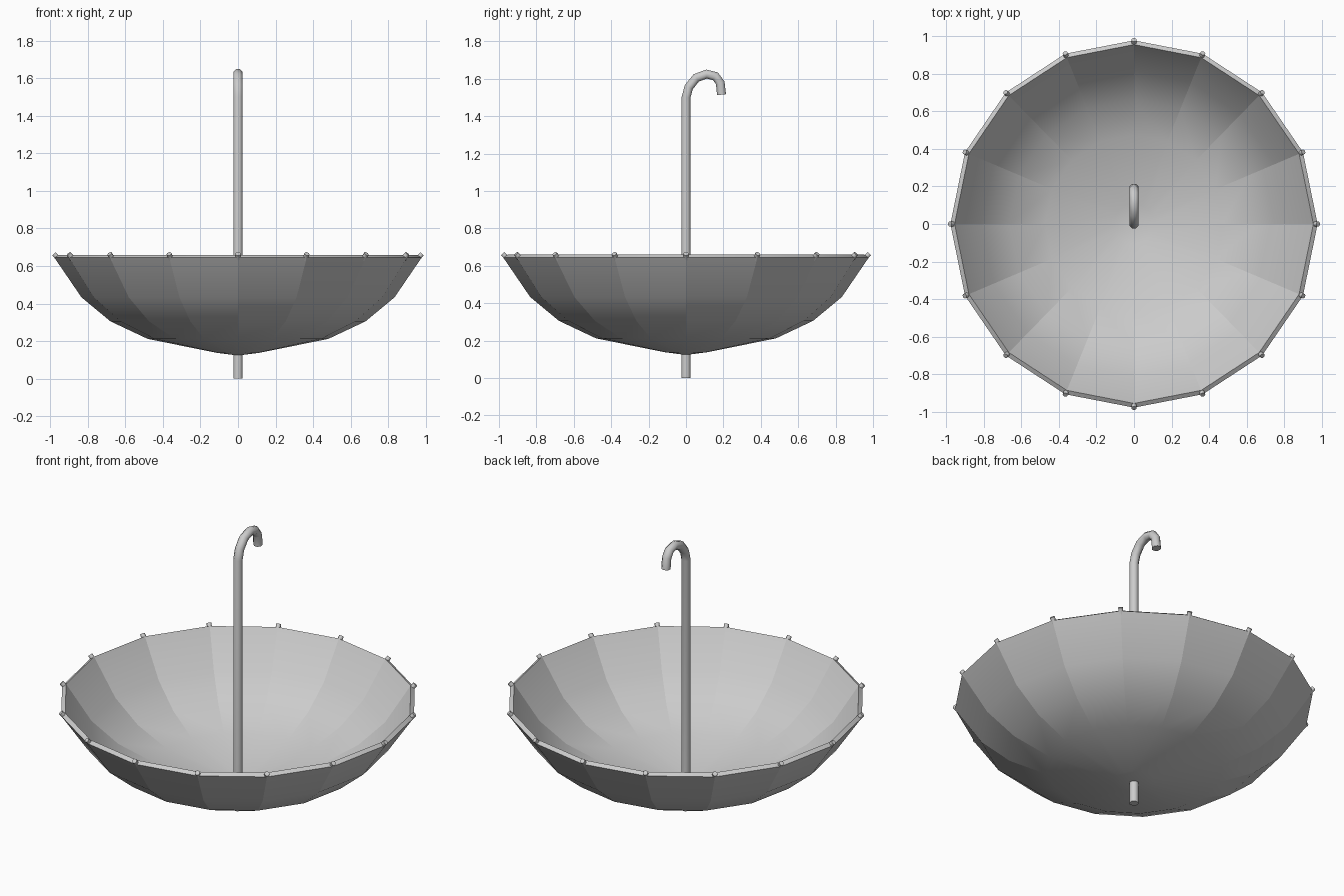
import bpy, bmesh, math
from mathutils import Vector

if "Cube" in bpy.data.objects:
    bpy.data.objects.remove(bpy.data.objects["Cube"])

SIDES = 16
# canopy mid-profile: radius, height
PROFILE = [(0.0, 0.137), (0.11, 0.151), (0.477, 0.225), (0.672, 0.317),
           (0.823, 0.442), (0.966, 0.652)]
HALF = 0.0135  # half thickness of the canopy


def finish(bm, name, angle):
    bmesh.ops.recalc_face_normals(bm, faces=bm.faces)
    me = bpy.data.meshes.new(name)
    bm.to_mesh(me)
    bm.free()
    ob = bpy.data.objects.new(name, me)
    bpy.context.collection.objects.link(ob)
    bpy.context.view_layer.objects.active = ob
    ob.select_set(True)
    bpy.ops.object.shade_smooth_by_angle(angle=math.radians(angle))
    ob.select_set(False)
    return ob


def tube(bm, pts, radius, n=8):
    """Sweep an n-sided ring along a planar path."""
    pts = [Vector(p) for p in pts]
    normal = (pts[1] - pts[0]).cross(pts[-1] - pts[0]).normalized()
    rings = []
    for i, p in enumerate(pts):
        a, b = pts[max(i - 1, 0)], pts[min(i + 1, len(pts) - 1)]
        side = (b - a).normalized().cross(normal)
        ring = []
        for k in range(n):
            t = 2 * math.pi * (k + 0.5) / n
            ring.append(bm.verts.new(p + radius * (math.cos(t) * side + math.sin(t) * normal)))
        rings.append(ring)
    for r, s in zip(rings, rings[1:]):
        for k in range(n):
            bm.faces.new((r[k], r[(k + 1) % n], s[(k + 1) % n], s[k]))
    bm.faces.new(rings[0])
    bm.faces.new(rings[-1])


def polar(r, z, i):
    t = 2 * math.pi * i / SIDES
    t += 0.013 * math.sin(2 * t)
    return Vector((r * math.cos(t), r * math.sin(t), z))


def layer(bm, sign):
    """One side of the canopy, offset from the mid-profile."""
    rings = []
    for k, (r, z) in enumerate(PROFILE):
        a, b = PROFILE[max(k - 1, 0)], PROFILE[min(k + 1, len(PROFILE) - 1)]
        out = Vector((b[1] - a[1], a[0] - b[0])).normalized() * HALF * sign
        if k == 0:
            hub = bm.verts.new((0, 0, z - sign * HALF))
        else:
            rings.append([bm.verts.new(polar(r + out.x, z + out.y, i)) for i in range(SIDES)])
    for i in range(SIDES):
        j = (i + 1) % SIDES
        bm.faces.new((hub, rings[0][j], rings[0][i]))
        for r, s in zip(rings, rings[1:]):
            bm.faces.new((r[i], r[j], s[j], s[i]))
    return rings[-1]


# canopy: thick bowl of sixteen panels, closed at the rim
bm = bmesh.new()
outer, inner = layer(bm, 1), layer(bm, -1)
for i in range(SIDES):
    j = (i + 1) % SIDES
    bm.faces.new((outer[i], outer[j], inner[j], inner[i]))
canopy = finish(bm, "canopy", 50)
# crease the upper seams where the panels meet at the ribs
for e in canopy.data.edges:
    a, b = (canopy.data.vertices[v].co for v in e.vertices)
    if abs(a.xy.length - b.xy.length) > 0.05 and min(a.xy.length, b.xy.length) > 0.3:
        e.use_edge_sharp = True

# rib tips: poke out past the rim
bm = bmesh.new()
for i in range(SIDES):
    tube(bm, [polar(0.955, 0.634, i), polar(0.966, 0.650, i), polar(0.980, 0.6645, i)], 0.0138)
finish(bm, "rib_tips", 50)

# shaft with hooked handle
bm = bmesh.new()
tube(bm, [(0, 0, 0), (0, 0, 1.5), (0, 0.015, 1.555), (0, 0.055, 1.605), (0, 0.11, 1.625),
          (0, 0.158, 1.613), (0, 0.183, 1.578), (0, 0.19, 1.515)], 0.026)
finish(bm, "shaft_and_handle", 50)
